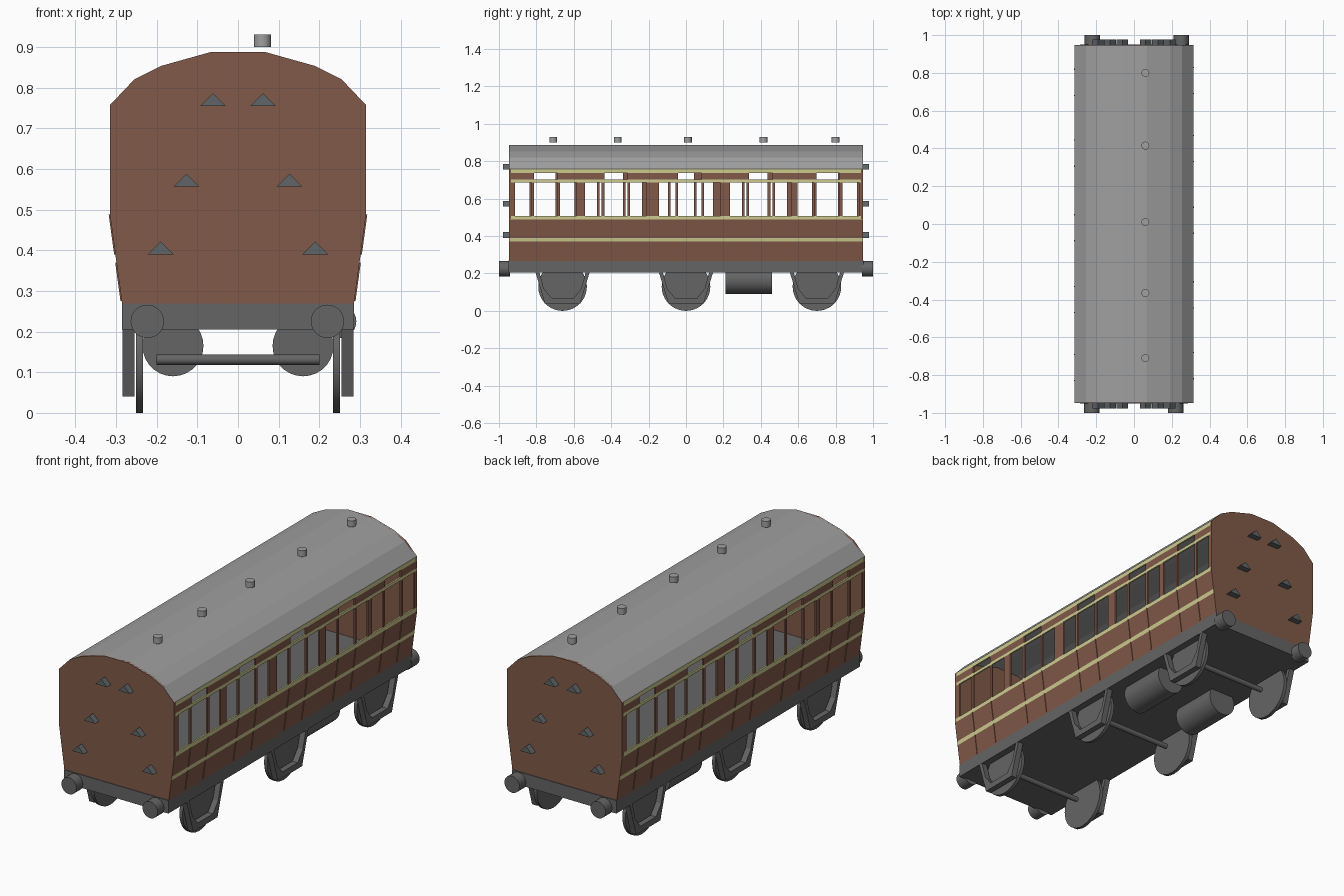
import bpy, bmesh, math
from mathutils import Matrix, Vector

cube = bpy.data.objects.get("Cube")
if cube:
    bpy.data.objects.remove(cube, do_unlink=True)


def material(name, r, g, b):
    m = bpy.data.materials.new(name)
    m.use_nodes = True
    m.diffuse_color = (r, g, b, 1)
    m.node_tree.nodes["Principled BSDF"].inputs["Base Color"].default_value = (r, g, b, 1)
    return m


BROWN = material("coach_brown", .22, .1, .066)
CREAM = material("lining_cream", .62, .6, .28)
ROOF = material("roof_grey", .35, .35, .35)
DARK = material("chassis_grey", .13, .13, .13)
IRON = material("step_blue_grey", .115, .13, .135)


def make(name, bm, *mats):
    bmesh.ops.recalc_face_normals(bm, faces=bm.faces)
    mesh = bpy.data.meshes.new(name)
    bm.to_mesh(mesh)
    bm.free()
    for m in mats:
        mesh.materials.append(m)
    ob = bpy.data.objects.new(name, mesh)
    bpy.context.scene.collection.objects.link(ob)
    return ob


def box(name, center, size, mat):
    bm = bmesh.new()
    bmesh.ops.create_cube(bm, size=1, matrix=Matrix.Translation(center) @ Matrix.Diagonal((*size, 1)))
    return make(name, bm, mat)


def cylinder(name, center, radius, length, axis, mat, sides=28):
    bm = bmesh.new()
    turn = Vector((0, 0, 1)).rotation_difference(Vector(axis)).to_matrix().to_4x4()
    bmesh.ops.create_cone(bm, cap_ends=True, segments=sides, radius1=radius, radius2=radius,
                          depth=length, matrix=Matrix.Translation(center) @ turn)
    ob = make(name, bm, mat)
    bpy.ops.object.select_all(action='DESELECT')
    bpy.context.view_layer.objects.active = ob
    ob.select_set(True)
    bpy.ops.object.shade_smooth_by_angle(angle=math.radians(35))
    return ob


def prism(name, points, start, depth, mat):
    """Extrude a closed outline of 3D points along the depth vector."""
    bm = bmesh.new()
    face = bm.faces.new([bm.verts.new(Vector(p) + Vector(start)) for p in points])
    ext = bmesh.ops.extrude_face_region(bm, geom=[face])
    bmesh.ops.translate(bm, vec=depth, verts=[v for v in ext["geom"] if isinstance(v, bmesh.types.BMVert)])
    return make(name, bm, mat)


X, Y, Z = (1, 0, 0), (0, 1, 0), (0, 0, 1)
HALF = .945
arc = [(.315, .757), (.255, .82), (.19, .853), (.065, .888)]
arch = arc + [(-x, z) for x, z in reversed(arc)]

# Faceted roof shell
inner = [(x * .97, z - .01) for x, z in reversed(arch)]
prism("roof", [(x, 0, z) for x, z in arch + inner], (0, -HALF, 0), (0, 2 * HALF, 0), ROOF)
for i, y in enumerate((-.71, -.365, .01, .415, .8)):
    cylinder(f"roof_vent_{i}", (.06, y, .915), .021, .03, Z, ROOF, 20)

# End walls with triangular steps
wall = [(.285, .268), (.315, .49)] + arch + [(-.315, .49), (-.285, .268)]
for end, s in (("front", -1), ("back", 1)):
    prism(f"{end}_wall", [(x, 0, z) for x, z in wall], (0, s * (HALF + .002), 0), (0, -s * .012, 0), BROWN)
    for k, (x, z) in enumerate(((.062, .755), (.127, .557), (.19, .39))):
        for m in (-1, 1):
            prism(f"{end}_step_{k}_{'left' if m > 0 else 'right'}",
                  [(-.031, 0, 0), (.031, 0, 0), (0, 0, .031)],
                  (m * x, s * HALF, z), (0, s * .033, 0), IRON)

# Side walls: a grid of panels with open windows and cream lining rows
DOORS = (-.75, -.375, .02, .40, .76)
rows = (.268, .37, .39, .488, .508, .687, .702, .737, .758)
lining = (.37, .488, .687, .737)


def side_x(z):
    return .285 + .03 * min(1, (z - .268) / .22)


def is_open(y, z):
    d = min(abs(y - c) for c in DOORS)
    if .508 < z < .687:
        return d < .062 or .076 < d < .165
    return .702 < z < .737 and d < .062


for side, s in (("left", 1), ("right", -1)):
    cuts = sorted([-HALF, HALF] + [c + m * w for c in DOORS for w in (.062, .076, .165) for m in (-1, 1)])
    bm = bmesh.new()
    grid = [[bm.verts.new((s * side_x(z), s * y, z)) for y in cuts] for z in rows]
    for j in range(len(rows) - 1):
        for i in range(len(cuts) - 1):
            if is_open((cuts[i] + cuts[i + 1]) / 2, (rows[j] + rows[j + 1]) / 2):
                continue
            f = bm.faces.new((grid[j][i], grid[j][i + 1], grid[j + 1][i + 1], grid[j + 1][i]))
            f.material_index = int(rows[j] in lining)
    bmesh.ops.delete(bm, geom=[v for v in bm.verts if not v.link_faces], context='VERTS')
    wall_ob = make(f"{side}_side_wall", bm, BROWN, CREAM)
    # make every panel face outward before thickening inward
    for p in wall_ob.data.polygons:
        if p.normal.x * s < 0:
            p.flip()
    mod = wall_ob.modifiers.new("thickness", 'SOLIDIFY')
    mod.thickness = .008
    mod.offset = -1

    # Raised door edges on the lower panels
    for i, c in enumerate(DOORS):
        for e in (-1, 1):
            y = s * (c + e * .069)
            for n, (z0, z1) in enumerate(((.275, .37), (.39, .488))):
                prism(f"{side}_door_edge_{i}_{'a' if e < 0 else 'b'}_{n}",
                      [(s * side_x(z0), 0, z0), (s * side_x(z1), 0, z1),
                       (s * (side_x(z1) + .003), 0, z1), (s * (side_x(z0) + .003), 0, z0)],
                      (0, y - .003, 0), (0, .006, 0), BROWN)

# Chassis, buffers and under-floor tanks
box("chassis", (0, 0, .237), (.57, 1.9, .064), DARK)
for name, x, s in (("front_right", -.223, -1), ("front_left", .22, -1),
                   ("back_right", -.22, 1), ("back_left", .25, 1)):
    cylinder(f"{name}_buffer", (x, s * .97, .225), .041, .06, Y, DARK)
for side, s in (("left", 1), ("right", -1)):
    cylinder(f"{side}_tank", (s * .16, .335, .165), .075, .25, Y, DARK)

# Wheels, axles and open axle guards
outer = [(.145, .207), (.105, .075), (.095, .04)]
hole = [(.124, .207), (.1, .12), (.06, .07)]
frame = outer + [(-y, z) for y, z in reversed(outer)]
frame += [(-y, z) for y, z in hole] + hole[::-1]
for n, y in (("front", -.66), ("middle", 0), ("back", .7)):
    cylinder(f"{n}_axle", (0, y, .131), .013, .4, X, DARK, 16)
    for side, s in (("left", 1), ("right", -1)):
        cylinder(f"{n}_{side}_wheel", (s * .242, y, .13), .13, .017, X, DARK, 36)
        prism(f"{n}_{side}_axle_guard", [(0, a, z) for a, z in frame],
              (s * .255, y, 0), (s * .029, 0, 0), DARK)
